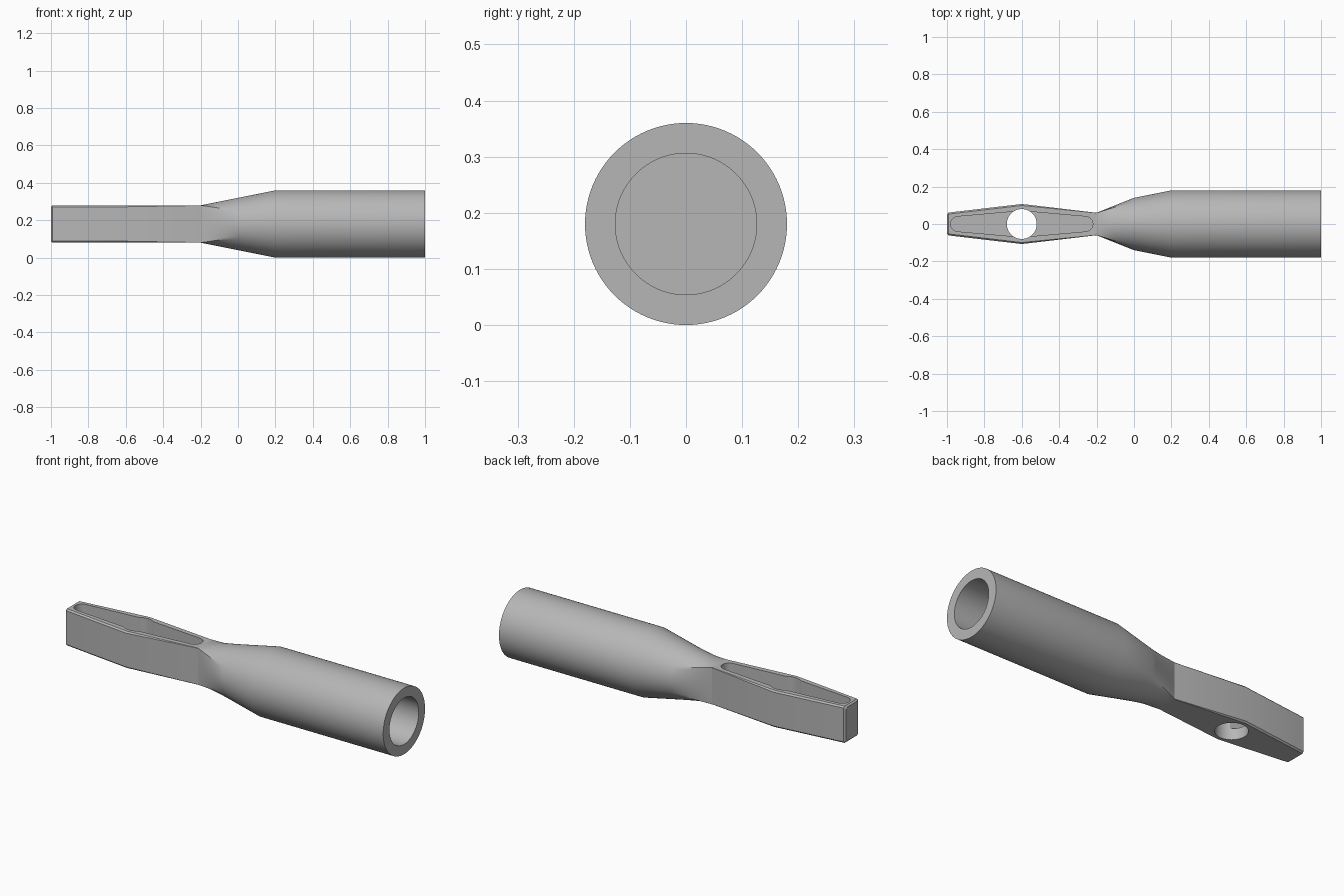
import bpy, bmesh
from math import sin, cos, pi, radians

cube = bpy.data.objects.get("Cube")
if cube:
    bpy.data.objects.remove(cube, do_unlink=True)

MID = 0.18          # height of the long axis
NECK = -0.2         # where the head meets the handle
EYE = -0.6          # centre of the head
HY, HZ = 0.06, 0.1  # half width and half height of the neck

steel = bpy.data.materials.new("grey steel")
steel.use_nodes = True
grey = (0.47, 0.47, 0.47, 1)
steel.diffuse_color = grey
steel.node_tree.nodes["Principled BSDF"].inputs["Base Color"].default_value = grey


def loft(name, rings, cap_start=True, cap_end=True):
    """Skin a list of equally long point rings into one mesh object."""
    bm = bmesh.new()
    loops = [[bm.verts.new(p) for p in ring] for ring in rings]
    n = len(loops[0])
    for a, b in zip(loops, loops[1:]):
        for i in range(n):
            j = (i + 1) % n
            bm.faces.new((a[i], a[j], b[j], b[i]))
    if cap_start:
        bm.faces.new(loops[0])
    if cap_end:
        bm.faces.new(loops[-1])
    bmesh.ops.recalc_face_normals(bm, faces=bm.faces)
    mesh = bpy.data.meshes.new(name)
    bm.to_mesh(mesh)
    bm.free()
    mesh.materials.append(steel)
    obj = bpy.data.objects.new(name, mesh)
    bpy.context.collection.objects.link(obj)
    return obj


def select(obj):
    bpy.ops.object.select_all(action='DESELECT')
    obj.select_set(True)
    bpy.context.view_layer.objects.active = obj


def cut(obj, cutter):
    mod = obj.modifiers.new("cut", 'BOOLEAN')
    mod.operation = 'DIFFERENCE'
    mod.solver = 'EXACT'
    mod.object = cutter
    select(obj)
    bpy.ops.object.modifier_apply(modifier=mod.name)
    bpy.data.objects.remove(cutter, do_unlink=True)


# Handle: rectangular neck blending into a cone, tube and socket
SIDE, TOP = 16, 32
rect = [(HY, HZ * (2 * i / SIDE - 1)) for i in range(SIDE)]
rect += [(HY * (1 - 2 * i / TOP), HZ) for i in range(TOP)]
rect += [(-y, -z) for y, z in rect]
count = len(rect)


def circle(r):
    angles = [radians(-30) + 2 * pi * i / count for i in range(count)]
    return [(r * cos(a), r * sin(a)) for a in angles]


def ring(x, section):
    return [(x, y, MID + z) for y, z in section]


rings = []
STEPS = 8
for s in range(STEPS + 1):
    t = s / STEPS
    blend = [(a + (c - a) * t, b + (d - b) * t)
             for (a, b), (c, d) in zip(rect, circle(0.14))]
    rings.append(ring(NECK * (1 - t), blend))
for x, r in ((0.2, 0.18), (1, 0.18), (1, 0.126), (0.2, 0.126)):
    rings.append(ring(x, circle(r)))
handle = loft("handle", rings, cap_start=False)


# Head: hexagonal plan with narrow chamfers along its edges
def chamfered(x, hy, hz, c):
    quarter = [(hy, hz - c), (hy - c, hz)]
    half = quarter + [(-y, z) for y, z in reversed(quarter)]
    return ring(x, half + [(-y, -z) for y, z in half])


head = loft("head", [
    chamfered(-1, HY - 0.008, HZ - 0.008, 0.008),
    chamfered(-0.992, HY + 0.001, HZ, 0.008),
    chamfered(EYE, 0.107, HZ, 0.008),
    chamfered(NECK, HY, HZ, 0.001)])

# Long tapered pocket in the top, with rounded ends
R, REACH = 0.04, 0.34
arc = [(REACH + R * cos(a), R * sin(a))
       for a in (pi * (i / 16 - 0.5) for i in range(17))]
outline = arc + [(0, 0.07)] + [(-x, -y) for x, y in arc] + [(0, -0.07)]
pocket = loft("pocket_cutter",
              [[(EYE + x, y, z) for x, y in outline] for z in (0.14, 0.4)])
cut(head, pocket)

# Round hole through the head
hole = loft("hole_cutter",
            [[(EYE + 0.08 * cos(2 * pi * i / 64), 0.08 * sin(2 * pi * i / 64), z)
              for i in range(64)] for z in (-0.1, 0.5)])
cut(head, hole)

# Open the head where it joins the handle
bm = bmesh.new()
bm.from_mesh(head.data)
joint = [f for f in bm.faces if f.normal.x > 0.99
         and abs(f.calc_center_median().x - NECK) < 0.001]
bmesh.ops.delete(bm, geom=joint, context='FACES')
bm.to_mesh(head.data)
bm.free()

for obj in (handle, head):
    select(obj)
    bpy.ops.object.shade_smooth_by_angle(angle=radians(25 if obj == handle else 20))
